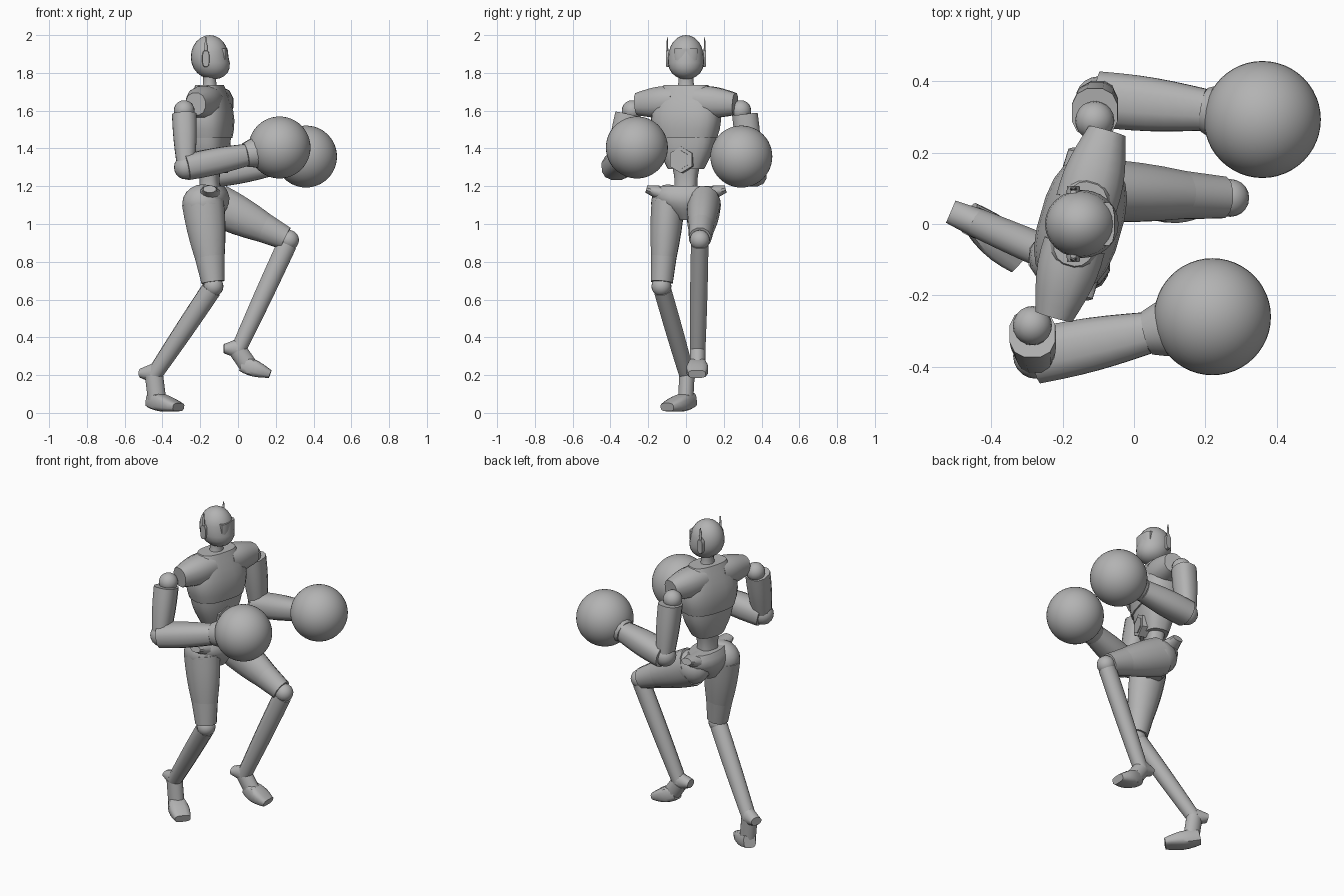
import bpy, bmesh, math
from mathutils import Vector, Matrix

cube = bpy.data.objects.get("Cube")
if cube:
    bpy.data.objects.remove(cube, do_unlink=True)

grey = bpy.data.materials.new("plain_grey")
grey.use_nodes = True
grey.diffuse_color = (.45, .45, .45, 1)
grey.node_tree.nodes["Principled BSDF"].inputs["Base Color"].default_value = grey.diffuse_color

UP, AHEAD, LEFT = Vector((0, 0, 1)), Vector((1, 0, 0)), Vector((0, 1, 0))
SIDES = {"left": 1, "right": -1}
MIDDLE = AHEAD * -.15
# The chest is twisted towards its right
TWIST = Matrix.Rotation(math.radians(-16), 3, "Z")
CHEST_AHEAD, CHEST_LEFT = TWIST @ AHEAD, TWIST @ LEFT


def finish(name, bm):
    bmesh.ops.recalc_face_normals(bm, faces=bm.faces)
    mesh = bpy.data.meshes.new(name)
    bm.to_mesh(mesh)
    bm.free()
    mesh.materials.append(grey)
    obj = bpy.data.objects.new(name, mesh)
    bpy.context.collection.objects.link(obj)
    bpy.ops.object.select_all(action="DESELECT")
    bpy.context.view_layer.objects.active = obj
    obj.select_set(True)
    bpy.ops.object.shade_smooth_by_angle(angle=math.radians(40))


def limb(name, a, b, front, start, end, bulge=0, sides=12, square=1, steps=6):
    """Tube from a to b; start and end are (front, side) radii, bulge swells the middle."""
    axis = (b - a).normalized()
    u = (front - axis * front.dot(axis)).normalized()
    v = axis.cross(u)
    start, end = Vector(start), Vector(end)
    bm = bmesh.new()
    rings = []
    for k in range(steps + 1):
        t = k / steps
        size = start.lerp(end, t) * (1 + bulge * math.sin(math.pi * t))
        ring = []
        for i in range(sides):
            turn = math.tau * (i + .5) / sides
            x, y = (math.copysign(abs(f) ** square, f) for f in (math.cos(turn), math.sin(turn)))
            ring.append(bm.verts.new(a.lerp(b, t) + u * x * size.x + v * y * size.y))
        rings.append(ring)
    for low, high in zip(rings, rings[1:]):
        for i in range(sides):
            j = (i + 1) % sides
            bm.faces.new((low[i], low[j], high[j], high[i]))
    bm.faces.new(rings[0])
    bm.faces.new(rings[-1])
    finish(name, bm)


def ball(name, centre, radius, detail=20, stretch=(1, 1, 1), chin=0):
    """Ball; chin pushes its lower half forward and makes it fuller."""
    bm = bmesh.new()
    bmesh.ops.create_uvsphere(bm, u_segments=detail, v_segments=detail // 2, radius=radius)
    for vert in bm.verts:
        drop = chin * max(0, -vert.co.z)
        full = 1 + drop / radius
        x, y, z = (c * s for c, s in zip(vert.co, stretch))
        vert.co = centre + Vector((x * full + drop, y * full, z))
    finish(name, bm)


# Head with visor and neck
ball("head", MIDDLE + UP * 1.883, .1, 24, (1, .94, 1.17), .2)
face = MIDDLE + AHEAD * .07
limb("visor", face + UP * 1.84, face + UP * 1.93, AHEAD, (.026, .055), (.026, .062), .05, square=.7)
limb("neck", MIDDLE + UP * 1.69, MIDDLE + UP * 1.8, AHEAD, (.05, .06), (.036, .04), -.15)

# Ear pods with upright blades
for label, s in SIDES.items():
    root = MIDDLE + LEFT * s * .085 + UP * 1.875 - AHEAD * .02
    limb(label + "_ear_pod", root, root + LEFT * s * .022, UP, (.046, .02), (.043, .018), square=.7)
    tip = root + LEFT * s * .014 + UP * .04
    limb(label + "_ear_blade", tip, tip + UP * .075, AHEAD, (.01, .006), (.004, .002))

# Torso: chest, ribs, waist and six-sided belly plate
chest = {"front": CHEST_AHEAD, "sides": 20, "square": .75}
limb("chest", MIDDLE + UP * 1.455, MIDDLE + UP * 1.735, start=(.108, .165), end=(.065, .12), bulge=.28, **chest)
limb("ribs", MIDDLE + UP * 1.29, MIDDLE + UP * 1.46, start=(.07, .095), end=(.1, .16), bulge=.08, **chest)
limb("waist", MIDDLE + UP * 1.17, MIDDLE + UP * 1.31, start=(.055, .06), end=(.055, .075), bulge=-.1, **chest)
belly = MIDDLE + UP * 1.34
for name, depth, size in (("belly_plate", .1, .07), ("belly_boss", .106, .05)):
    limb(name, belly, belly + CHEST_AHEAD * depth, CHEST_LEFT, (size, size), (size, size), sides=6)

# Shoulder caps
for label, s in SIDES.items():
    inner = MIDDLE + UP * 1.65 + CHEST_LEFT * s * .06
    limb(label + "_shoulder_cap", inner, inner + CHEST_LEFT * s * .21 - UP * .015, UP,
         (.084, .09), (.06, .055), .15, square=.85)

# Arms: shoulder joint, upper arm, elbow joint, forearm, cuff, round glove
ARMS = {"right": ((-.285, -.285, 1.6), (-.275, -.37, 1.3), (.04, -.305, 1.365), (.22, -.26, 1.405)),
        "left": ((-.11, .29, 1.6), (-.1, .35, 1.265), (.2, .32, 1.32), (.36, .293, 1.357))}
for label, joints in ARMS.items():
    shoulder, elbow, wrist, glove = map(Vector, joints)
    ball(label + "_shoulder_joint", shoulder, .055)
    sleeve = shoulder + LEFT * SIDES[label] * .022 - UP * .02
    limb(label + "_upper_arm", sleeve, elbow, AHEAD, (.066, .07), (.048, .055), .08, square=.8)
    ball(label + "_elbow_joint", elbow, .064)
    limb(label + "_forearm", elbow, wrist, UP, (.07, .08), (.06, .06), .1, square=.8)
    limb(label + "_cuff", wrist, wrist.lerp(glove, .5), UP, (.066, .064), (.085, .09), .05)
    ball(label + "_glove", glove, .164, 48)

# Pelvis with flared hip tips
limb("pelvis", MIDDLE + UP * 1.02, MIDDLE + UP * 1.2, AHEAD, (.05, .04), (.08, .15), .6, 18)
for label, s in SIDES.items():
    hip = MIDDLE + LEFT * s * .1 + UP * 1.155
    limb(label + "_hip_tip", hip, hip + LEFT * s * .11 + UP * .03, UP, (.05, .07), (.02, .035))

# Legs: rounded hip, thigh, knee guard, knee joint, shin, heel spur, foot
LEGS = {"right": ((-.185, -.095, 1.11), (-.13, -.13, .67), (-.445, .005, .2), (-.465, .03, .07), (-.315, -.1, .03)),
        "left": ((-.11, .095, 1.1), (.27, .073, .915), (0, .062, .33), (.02, .062, .26), (.17, .058, .205))}
thigh_front = AHEAD + UP / 2
for label, joints in LEGS.items():
    hip, knee, ankle, heel, toe = map(Vector, joints)
    thigh_end = hip.lerp(knee, .95)
    ball(label + "_hip", hip, .1, stretch=(1.1, .9, 1))
    limb(label + "_thigh", hip, thigh_end, thigh_front, (.115, .09), (.055, .05), .12)
    limb(label + "_knee_guard", hip.lerp(knee, .62), thigh_end, thigh_front, (.083, .07), (.063, .06))
    ball(label + "_knee_joint", knee, .053)
    limb(label + "_shin", knee.lerp(ankle, .04), ankle, AHEAD, (.054, .048), (.042, .042), .05)
    back = ankle - knee
    back.z = 0
    spur = ankle + back.normalized() * .075 + UP * .01
    limb(label + "_heel_spur", ankle + UP * .01, spur, UP, (.055, .042), (.025, .035))
    limb(label + "_ankle", ankle, heel.lerp(toe, .25), AHEAD, (.05, .042), (.05, .042))
    limb(label + "_foot", heel, toe, UP, (.04, .036), (.022, .046), .4, square=.6)
